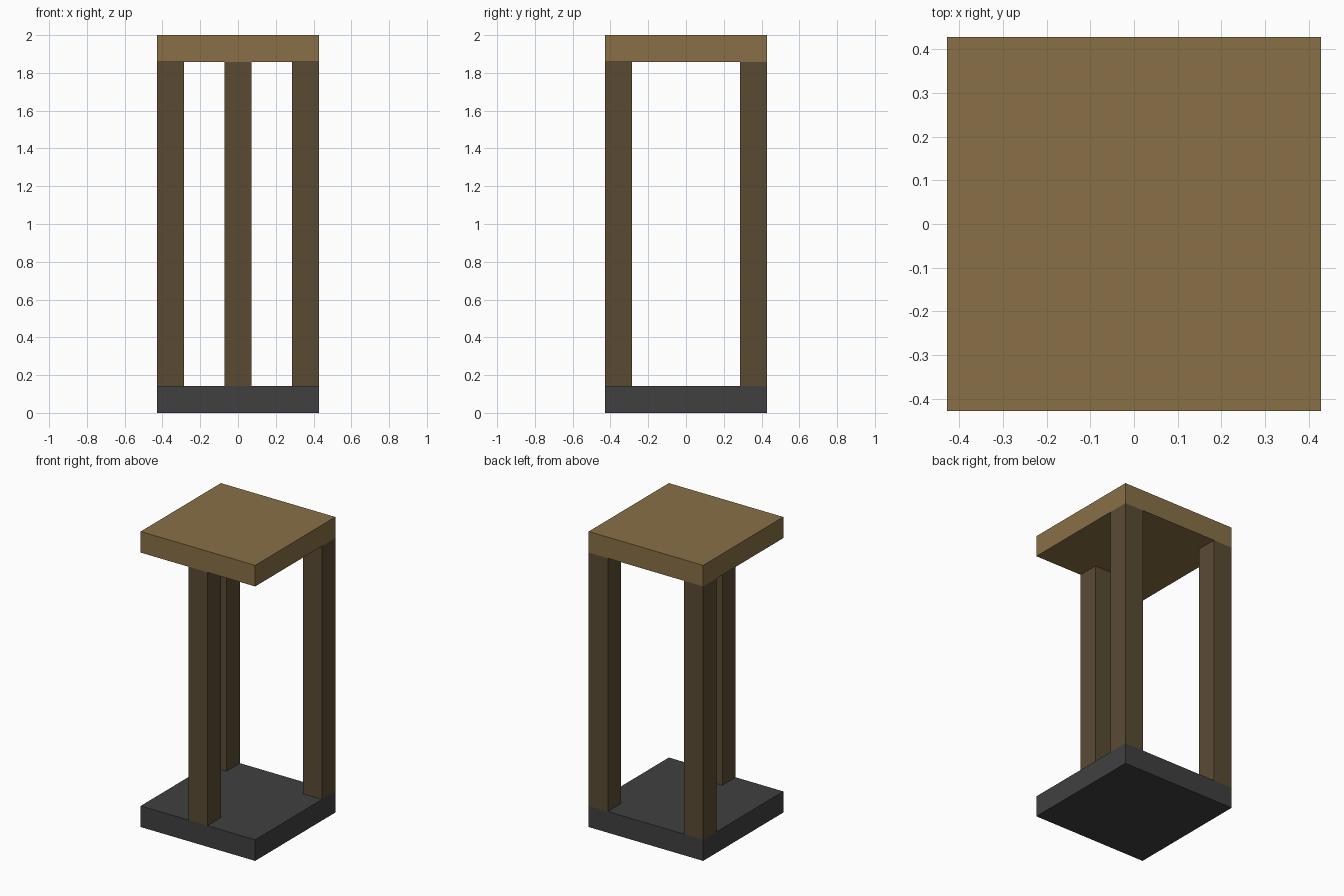
import bpy

default = bpy.data.objects.get("Cube")
if default:
    bpy.data.objects.remove(default, do_unlink=True)

U = 2 / 14            # slab thickness and post width
WIDTH = 6 * U         # slab side
HEIGHT = 2.0


def make_material(name, color):
    mat = bpy.data.materials.new(name)
    mat.use_nodes = True
    mat.diffuse_color = (*color, 1)
    bsdf = next(n for n in mat.node_tree.nodes if n.type == 'BSDF_PRINCIPLED')
    bsdf.inputs["Base Color"].default_value = (*color, 1)
    return mat


def add_box(name, center, size, mat):
    bpy.ops.mesh.primitive_cube_add(size=1, location=center)
    obj = bpy.context.object
    obj.name = name
    obj.scale = size
    bpy.ops.object.transform_apply(location=False, rotation=False, scale=True)
    obj.data.materials.append(mat)
    return obj


light_wood = make_material("light_wood", (0.246, 0.162, 0.061))
dark_wood = make_material("dark_wood", (0.102, 0.070, 0.034))
dark_stone = make_material("dark_stone", (0.051, 0.051, 0.051))

# Square base and top slabs
add_box("base_slab", (0, 0, U / 2), (WIDTH, WIDTH, U), dark_stone)
add_box("top_slab", (0, 0, HEIGHT - U / 2), (WIDTH, WIDTH, U), light_wood)

# Three posts: one at the middle of the front edge, two in the back corners
edge = (WIDTH - U) / 2
posts = {
    "front_post": (0, -edge),
    "back_left_post": (edge, edge),
    "back_right_post": (-edge, edge),
}
for name, (x, y) in posts.items():
    add_box(name, (x, y, HEIGHT / 2), (U, U, HEIGHT - 2 * U), dark_wood)
